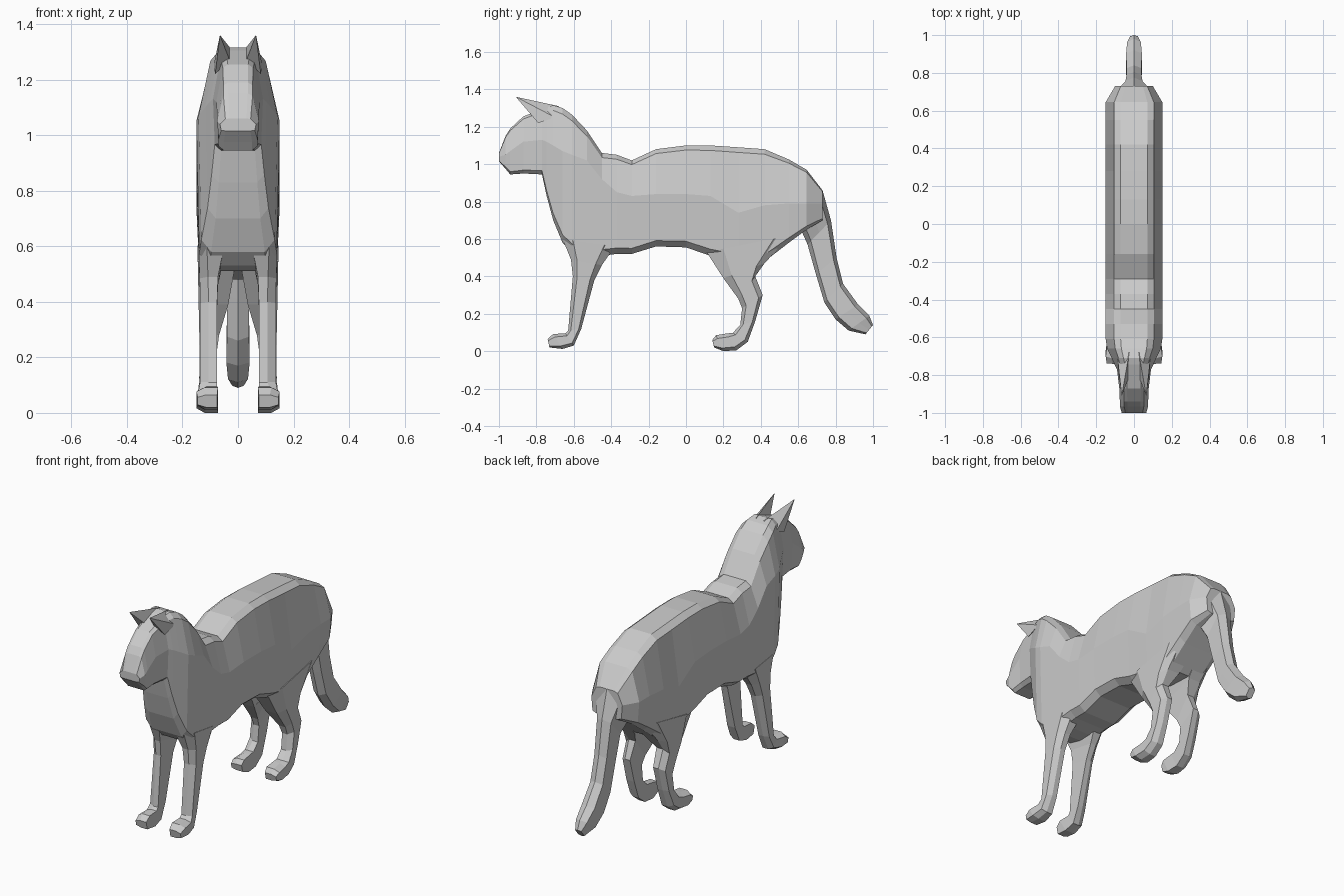
import bpy, bmesh, math
from mathutils import Vector


def loft(name, rings_list):
    """Skin each stack of equal-sized rings and cap both ends."""
    bm = bmesh.new()
    for rings in rings_list:
        vs = [[bm.verts.new(p) for p in r] for r in rings]
        n = len(vs[0])
        for a, b in zip(vs, vs[1:]):
            for i in range(n):
                j = (i + 1) % n
                bm.faces.new((a[i], a[j], b[j], b[i]))
        bm.faces.new(vs[0])
        bm.faces.new(vs[-1])
    bmesh.ops.recalc_face_normals(bm, faces=bm.faces)
    me = bpy.data.meshes.new(name)
    bm.to_mesh(me)
    bm.free()
    ob = bpy.data.objects.new(name, me)
    bpy.context.collection.objects.link(ob)
    return ob


def both_sides(rings):
    return [rings, [[(-x, y, z) for x, y, z in r] for r in rings]]


# Body, neck and head: upright slices (y, top z, widest z, half width, bottom z)
slices = [
    (-1.00, 1.06, 1.04, 0.065, 1.015),
    (-0.965, 1.15, 1.05, 0.075, 0.975),
    (-0.94, 1.19, 1.07, 0.075, 0.945),
    (-0.87, 1.255, 1.12, 0.078, 0.95),
    (-0.77, 1.295, 1.13, 0.09, 0.945),
    (-0.745, 1.305, 1.12, 0.102, 0.83),
    (-0.71, 1.315, 1.10, 0.118, 0.70),
    (-0.66, 1.30, 1.07, 0.142, 0.58),
    (-0.61, 1.265, 1.05, 0.15, 0.53),
    (-0.53, 1.18, 1.02, 0.15, 0.51),
    (-0.45, 1.06, 0.92, 0.15, 0.51),
    (-0.37, 1.05, 0.85, 0.15, 0.52),
    (-0.29, 1.02, 0.83, 0.15, 0.52),
    (-0.16, 1.08, 0.84, 0.15, 0.56),
    (0.00, 1.10, 0.84, 0.15, 0.555),
    (0.13, 1.10, 0.83, 0.15, 0.51),
    (0.28, 1.09, 0.74, 0.15, 0.48),
    (0.42, 1.08, 0.78, 0.15, 0.48),
    (0.55, 1.025, 0.79, 0.15, 0.58),
    (0.645, 0.97, 0.79, 0.15, 0.65),
    (0.73, 0.86, 0.79, 0.10, 0.70),
]


def slice_ring(y, zt, zm, w, zb):
    h = zt - zb
    half = [(0.47 * w, zt), (0.7 * w, zt - 0.045 * h), (w, zm),
            (0.93 * w, zb + 0.06 * h), (0.68 * w, zb)]
    return [(x, y, z) for x, z in half] + [(-x, y, z) for x, z in reversed(half)]


loft("body_and_head", [[slice_ring(*s) for s in slices]])

# Tail: eight-sided rings between a back point and a front point
tail = [
    ((0.73, 0.86), (0.61, 0.66), 0.085),
    ((0.775, 0.70), (0.65, 0.57), 0.045),
    ((0.805, 0.50), (0.695, 0.41), 0.04),
    ((0.84, 0.36), (0.74, 0.26), 0.04),
    ((0.92, 0.25), (0.80, 0.17), 0.042),
    ((0.98, 0.19), (0.87, 0.11), 0.036),
    ((1.00, 0.14), (0.96, 0.09), 0.02),
]


def tail_ring(back, front, w):
    b, f = Vector(back), Vector(front)
    mid, r = (b + f) / 2, (b - f) / 2
    ring = []
    for k in range(8):
        a = k * math.pi / 4
        c = mid + r * math.cos(a)
        ring.append((w * max(-0.85, min(0.85, math.sin(a) * 1.2)) / 0.85, c.x, c.y))
    return ring


loft("tail", [[tail_ring(*t) for t in tail]])


# Legs: six-sided rings from front point, back point, inner x and outer x
def leg_ring(front, back, xin, xout):
    f, b = Vector(front), Vector(back)
    edge = xout - 0.03
    pts = [(xin, f), (xin, b), (edge, b), (xout, b.lerp(f, 0.2)),
           (xout, f.lerp(b, 0.2)), (edge, f)]
    return [(x, p.x, p.y) for x, p in pts]


front_leg = [
    ((-0.66, 0.60), (-0.38, 0.56), 0.05, 0.142),
    ((-0.615, 0.49), (-0.45, 0.46), 0.072, 0.138),
    ((-0.605, 0.40), (-0.49, 0.38), 0.075, 0.136),
    ((-0.63, 0.11), (-0.56, 0.12), 0.075, 0.136),
    ((-0.645, 0.095), (-0.60, 0.03), 0.075, 0.142),
    ((-0.71, 0.092), (-0.66, 0.012), 0.072, 0.15),
    ((-0.74, 0.065), (-0.73, 0.02), 0.075, 0.145),
]
hind_leg = [
    ((0.11, 0.53), (0.56, 0.62), 0.01, 0.145),
    ((0.20, 0.39), (0.42, 0.47), 0.035, 0.142),
    ((0.28, 0.28), (0.37, 0.40), 0.068, 0.14),
    ((0.30, 0.23), (0.41, 0.30), 0.075, 0.138),
    ((0.29, 0.14), (0.37, 0.16), 0.075, 0.138),
    ((0.25, 0.098), (0.33, 0.05), 0.075, 0.142),
    ((0.22, 0.095), (0.27, 0.005), 0.075, 0.145),
    ((0.16, 0.085), (0.20, 0.00), 0.072, 0.15),
    ((0.14, 0.06), (0.15, 0.02), 0.075, 0.145),
]
for name, leg in (("front_legs", front_leg), ("hind_legs", hind_leg)):
    loft(name, both_sides([leg_ring(*s) for s in leg]))

# Ears: forward-leaning four-sided spikes
base = [(0.025, -0.68, 1.31), (0.088, -0.70, 1.25), (0.082, -0.79, 1.22), (0.03, -0.82, 1.27)]
tip = Vector((0.065, -0.91, 1.36))
top = [tuple(tip.lerp(Vector(p), 0.03)) for p in base]
loft("ears", both_sides([base, top]))
